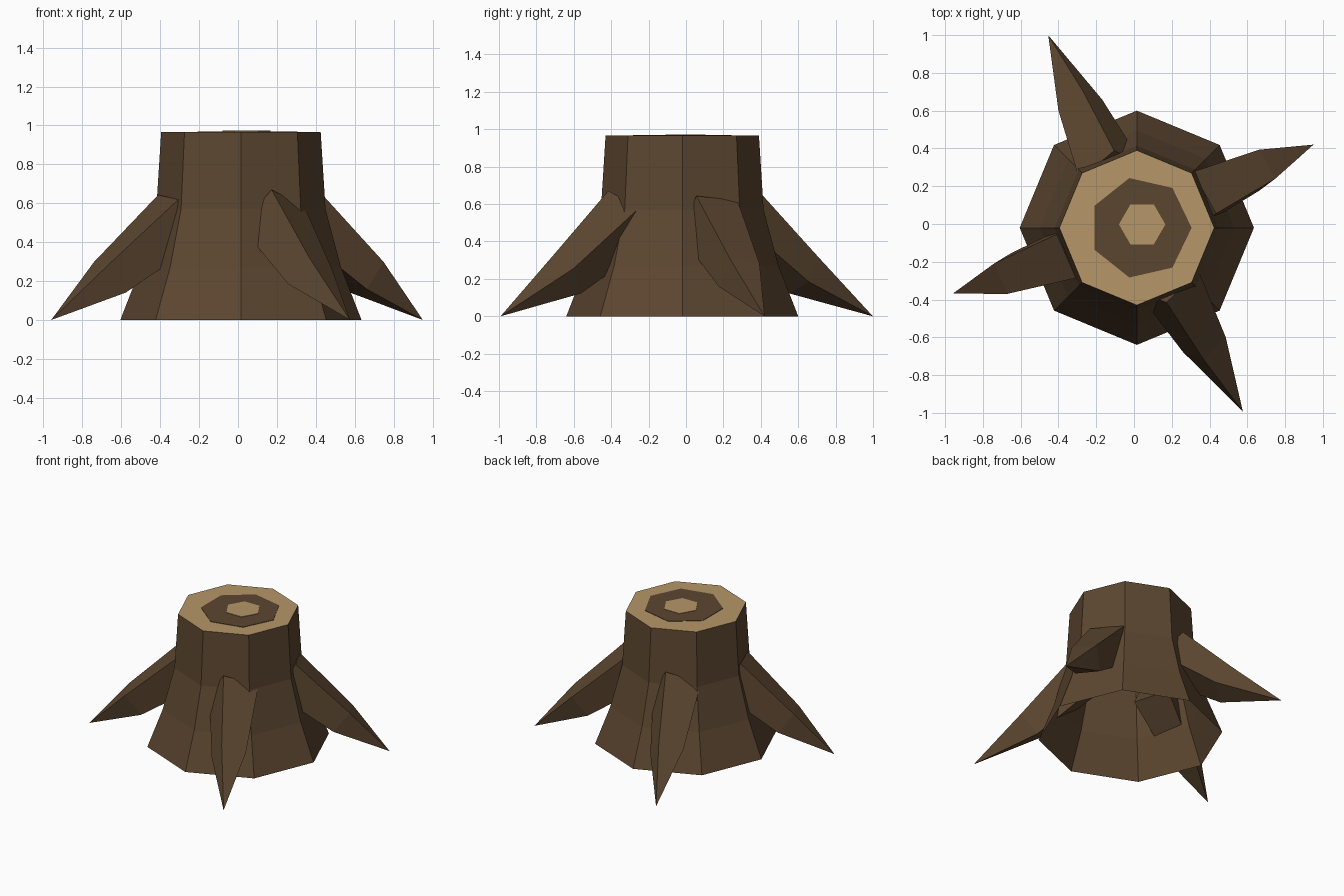
import bpy, bmesh, math
from mathutils import Vector

if "Cube" in bpy.data.objects:
    bpy.data.objects.remove(bpy.data.objects["Cube"])

CX, CY = 0.015, -0.02   # trunk axis


def material(name, rgb):
    m = bpy.data.materials.new(name)
    m.diffuse_color = (*rgb, 1)
    m.use_nodes = True
    m.node_tree.nodes["Principled BSDF"].inputs["Base Color"].default_value = m.diffuse_color
    return m


bark = material("dark bark", (0.108, 0.062, 0.030))
wood = material("pale wood", (0.47, 0.31, 0.14))


def finish(bm, name, mats):
    bmesh.ops.recalc_face_normals(bm, faces=bm.faces)
    me = bpy.data.meshes.new(name)
    bm.to_mesh(me)
    bm.free()
    for m in mats:
        me.materials.append(m)
    ob = bpy.data.objects.new(name, me)
    bpy.context.collection.objects.link(ob)
    return ob


def ring(bm, n, r, z, cx=CX, cy=CY):
    return [bm.verts.new((cx + r * math.cos(math.tau * i / n),
                          cy + r * math.sin(math.tau * i / n), z)) for i in range(n)]


def bridge(bm, a, b):
    n = len(a)
    for i in range(n):
        bm.faces.new((a[i], a[(i + 1) % n], b[(i + 1) % n], b[i]))


# Flared eight-sided trunk, open underneath, with a pale cut top
bm = bmesh.new()
rings = [ring(bm, 8, r, z) for r, z in ((0.62, 0), (0.515, 0.27), (0.435, 0.57), (0.41, 0.967))]
for a, b in zip(rings, rings[1:]):
    bridge(bm, a, b)
bm.faces.new(rings[-1]).material_index = 1
finish(bm, "trunk", [bark, wood])


# Growth rings: thin flat plates on the cut top
def plate(name, n, r, cx, cy, z, mat):
    bm = bmesh.new()
    low, top = ring(bm, n, r, z - 0.003, cx, cy), ring(bm, n, r, z, cx, cy)
    bridge(bm, low, top)
    bm.faces.new(top)
    finish(bm, name, [mat])


plate("dark_growth_ring", 7, 0.27, 0.035, -0.02, 0.970, bark)
plate("heartwood", 6, 0.123, 0.043, -0.002, 0.973, wood)


# Square tapering roots: buried end, middle section, pointed tip on the ground
def root(name, angle, reach, roll):
    a = math.radians(angle)
    out = Vector((math.cos(a), math.sin(a), 0))
    side = Vector((-math.sin(a), math.cos(a), 0))
    origin = Vector((CX, CY, 0))
    axis = (out * (reach - 0.327) - Vector((0, 0, 0.53))).normalized()
    up = axis.cross(side)
    if up.z < 0:
        up = -up
    bm = bmesh.new()
    loops = []
    for dist, z, size in ((0.327, 0.53, 0.18), (0.715, 0.22, 0.125)):
        c = origin + out * dist + Vector((0, 0, z))
        loops.append([bm.verts.new(c + size * (math.cos(t) * side + math.sin(t) * up))
                      for t in (math.radians(roll + 90 * k) for k in range(4))])
    tip = bm.verts.new(origin + out * reach)
    bridge(bm, *loops)
    bm.faces.new(loops[0])
    for i in range(4):
        bm.faces.new((loops[1][i], loops[1][(i + 1) % 4], tip))
    finish(bm, name, [bark])


root("right_root", 25.2, 1.034, 38)
root("left_root", 199.7, 1.036, 38)
root("front_root", -60, 1.122, 20)
root("back_root", 114.7, 1.122, 20)
